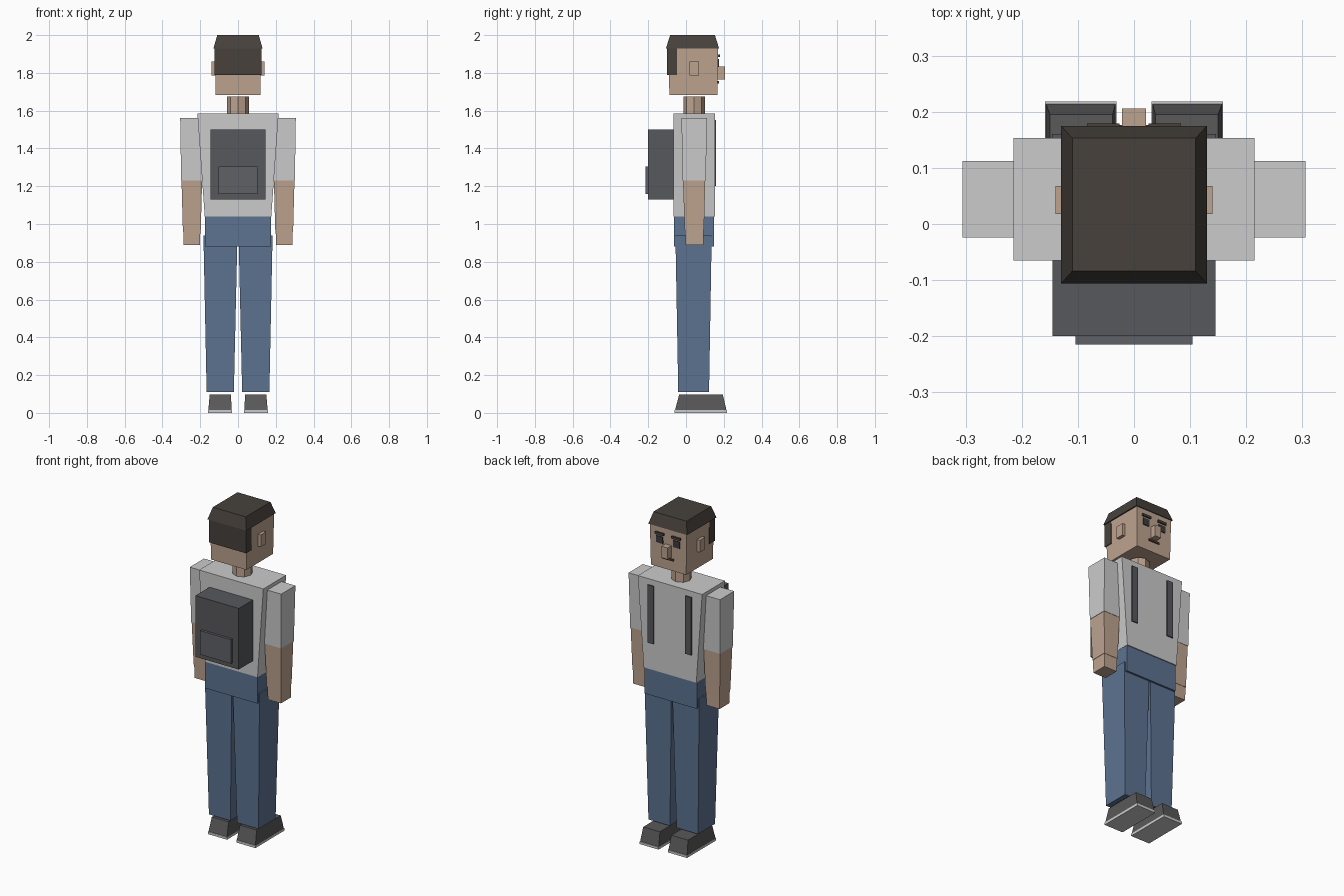
import bpy, bmesh


def colour(name, r, g, b):
    m = bpy.data.materials.new(name)
    m.diffuse_color = (r, g, b, 1)
    return m


SKIN = colour("skin", 0.513, 0.371, 0.279)
DENIM = colour("denim", 0.11, 0.171, 0.285)
DARK = colour("dark_cloth", 0.096, 0.098, 0.107)
POCKET = colour("pocket_cloth", 0.118, 0.12, 0.132)
SHOE = colour("shoe_leather", 0.1, 0.1, 0.1)
HAIR = colour("hair", 0.063, 0.053, 0.044)
EYE = colour("eye_dark", 0.045, 0.045, 0.05)
LIP = colour("lip", 0.12, 0.05, 0.04)


def taper(name, z0, lower, z1, upper, mat=None, pair=False):
    """Tapered box between two rectangles (x0, x1, y0, y1); pair also mirrors it in x."""
    bm = bmesh.new()
    rings = []
    for z, (x0, x1, y0, y1) in ((z0, lower), (z1, upper)):
        rings.append([bm.verts.new((x, y, z)) for x, y in
                      ((x0, y0), (x1, y0), (x1, y1), (x0, y1))])
    low, top = rings
    bm.faces.new(low[::-1])
    bm.faces.new(top)
    for i in range(4):
        j = (i + 1) % 4
        bm.faces.new((low[i], low[j], top[j], top[i]))
    mesh = bpy.data.meshes.new(name)
    bm.to_mesh(mesh)
    bm.free()
    ob = bpy.data.objects.new(name, mesh)
    bpy.context.collection.objects.link(ob)
    if mat:
        mesh.materials.append(mat)
    if pair:
        ob.modifiers.new("mirror", "MIRROR")
    return ob


def box(name, x0, x1, y0, y1, z0, z1, mat=None, pair=False):
    return taper(name, z0, (x0, x1, y0, y1), z1, (x0, x1, y0, y1), mat, pair)


# Shoes
box("shoe_sole", 0.031, 0.159, -0.061, 0.218, 0, 0.015, None, True)
taper("shoe_upper", 0.015, (0.033, 0.157, -0.058, 0.214),
      0.097, (0.038, 0.150, -0.036, 0.195), SHOE, True)

# Trousers
taper("trouser_leg", 0.11, (0.022, 0.166, -0.041, 0.122),
      0.938, (0.003, 0.183, -0.056, 0.136), DENIM, True)
box("hips", -0.175, 0.175, -0.064, 0.147, 0.88, 1.04, DENIM)

# Shirt and arms
taper("torso", 1.04, (-0.176, 0.176, -0.065, 0.153),
      1.585, (-0.215, 0.215, -0.065, 0.153))
taper("sleeve", 1.23, (0.188, 0.301, -0.018, 0.104),
      1.562, (0.183, 0.306, -0.024, 0.112), None, True)
taper("forearm", 0.97, (0.197, 0.292, -0.007, 0.095),
      1.23, (0.190, 0.299, -0.016, 0.102), SKIN, True)
taper("hand", 0.888, (0.202, 0.289, -0.002, 0.092),
      0.97, (0.199, 0.290, -0.005, 0.093), SKIN, True)

# Backpack
box("backpack", -0.145, 0.145, -0.20, -0.064, 1.13, 1.50, DARK)
box("backpack_pocket", -0.104, 0.104, -0.215, -0.20, 1.16, 1.305, POCKET)
box("backpack_strap", 0.106, 0.146, 0.145, 0.16, 1.20, 1.55, DARK, True)

# Neck and head
bpy.ops.mesh.primitive_cylinder_add(vertices=8, radius=0.057, depth=0.095,
                                    location=(0, 0.043, 1.628))
neck = bpy.context.object
neck.name = "neck"
neck.data.materials.append(SKIN)
taper("head", 1.683, (-0.118, 0.118, -0.088, 0.167),
      1.935, (-0.123, 0.123, -0.093, 0.170), SKIN)
box("ear", 0.115, 0.14, 0.018, 0.068, 1.787, 1.86, SKIN, True)

# Face
box("nose", -0.021, 0.021, 0.16, 0.206, 1.765, 1.835, SKIN)
box("eye", 0.034, 0.078, 0.16, 0.174, 1.832, 1.873, EYE, True)
box("eyebrow", 0.026, 0.084, 0.16, 0.179, 1.883, 1.897, HAIR, True)
box("mouth", -0.036, 0.036, 0.16, 0.176, 1.745, 1.756, LIP)

# Hair
box("hair_back", -0.125, 0.125, -0.101, -0.048, 1.79, 1.935, HAIR)
taper("hair_top", 1.93, (-0.13, 0.13, -0.106, 0.175),
      2.0, (-0.11, 0.11, -0.084, 0.153), HAIR)
